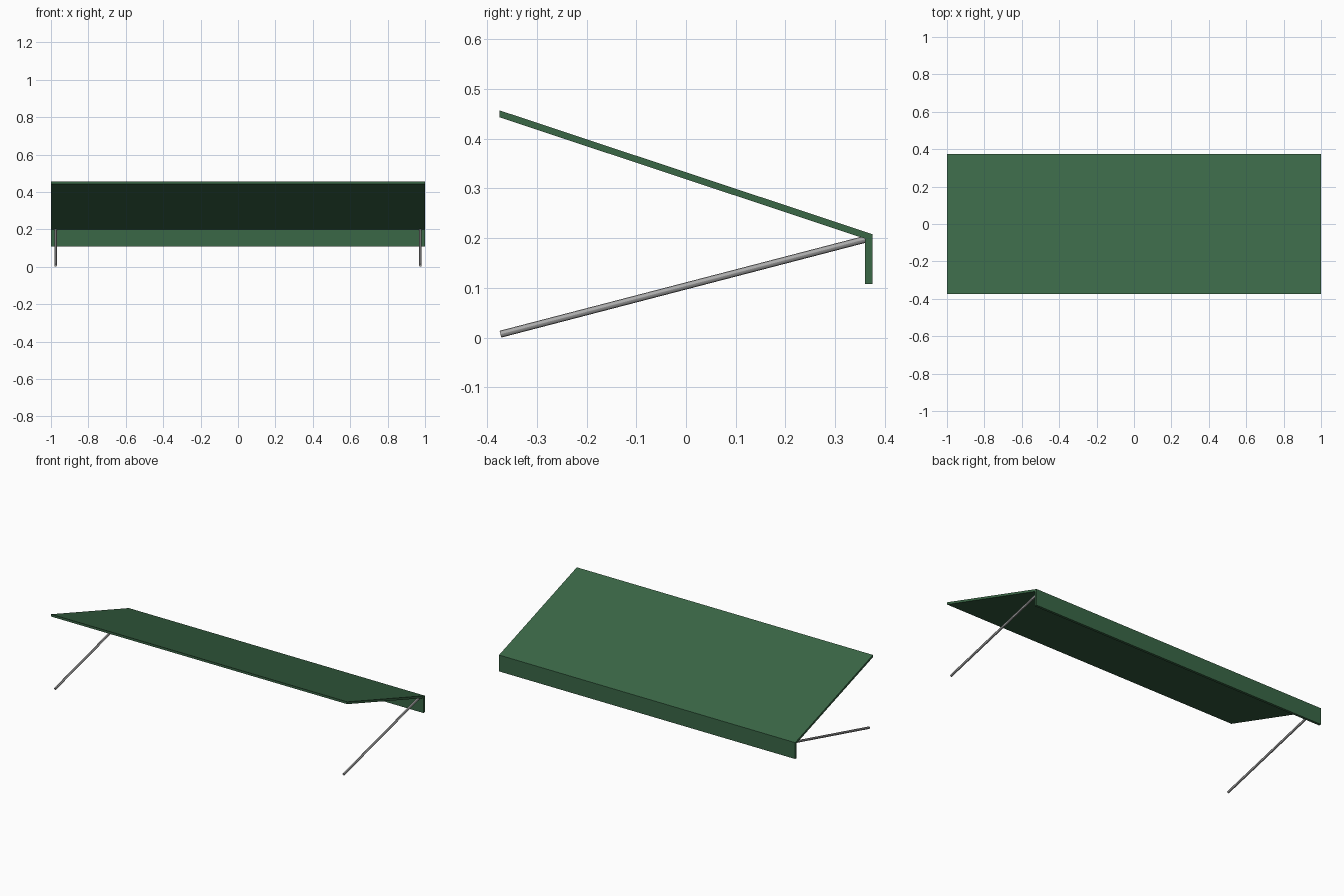
import bpy
import bmesh
from mathutils import Vector

cube = bpy.data.objects.get("Cube")
if cube:
    bpy.data.objects.remove(cube, do_unlink=True)


def make_material(name, color, roughness, metallic=0.0):
    mat = bpy.data.materials.new(name)
    mat.use_nodes = True
    mat.diffuse_color = (*color, 1)
    bsdf = next(n for n in mat.node_tree.nodes if n.type == "BSDF_PRINCIPLED")
    bsdf.inputs["Base Color"].default_value = (*color, 1)
    bsdf.inputs["Roughness"].default_value = roughness
    bsdf.inputs["Metallic"].default_value = metallic
    return mat


green = make_material("green canvas", (0.042, 0.135, 0.061), 0.8)
grey = make_material("grey metal", (0.40, 0.40, 0.40), 0.5)


def extruded_profile(name, profile, half_width, mat):
    """Sweep a side profile of (y, z) points across the full width."""
    bm = bmesh.new()
    face = bm.faces.new([bm.verts.new((-half_width, y, z)) for y, z in profile])
    swept = bmesh.ops.extrude_face_region(bm, geom=[face])["geom"]
    verts = [g for g in swept if isinstance(g, bmesh.types.BMVert)]
    bmesh.ops.translate(bm, verts=verts, vec=(2 * half_width, 0, 0))
    bmesh.ops.recalc_face_normals(bm, faces=bm.faces)
    mesh = bpy.data.meshes.new(name)
    bm.to_mesh(mesh)
    bm.free()
    mesh.materials.append(mat)
    obj = bpy.data.objects.new(name, mesh)
    bpy.context.collection.objects.link(obj)
    return obj


def rod(name, start, end, radius, mat):
    """Round bar between two points."""
    start, end = Vector(start), Vector(end)
    axis = end - start
    bpy.ops.mesh.primitive_cylinder_add(
        vertices=12, radius=radius, depth=axis.length, location=(start + end) / 2,
        rotation=axis.to_track_quat("Z", "Y").to_euler())
    obj = bpy.context.object
    obj.name = name
    obj.data.materials.append(mat)
    bpy.ops.object.shade_smooth_by_angle()
    return obj


# Sloping canopy sheet
front, back = -0.375, 0.375
extruded_profile("canopy", [(front, 0.457), (back, 0.208), (back, 0.194), (front, 0.443)],
                 1.0, green)

# Hanging valance along the low edge
extruded_profile("valance", [(0.36, 0.198), (back, 0.2), (back, 0.108), (0.36, 0.108)],
                 1.0, green)

# Support arms at both ends
for side, x in (("left", 0.975), ("right", -0.975)):
    rod(side + "_support_arm", (x, -0.373, 0.007), (x, 0.365, 0.199), 0.007, grey)
